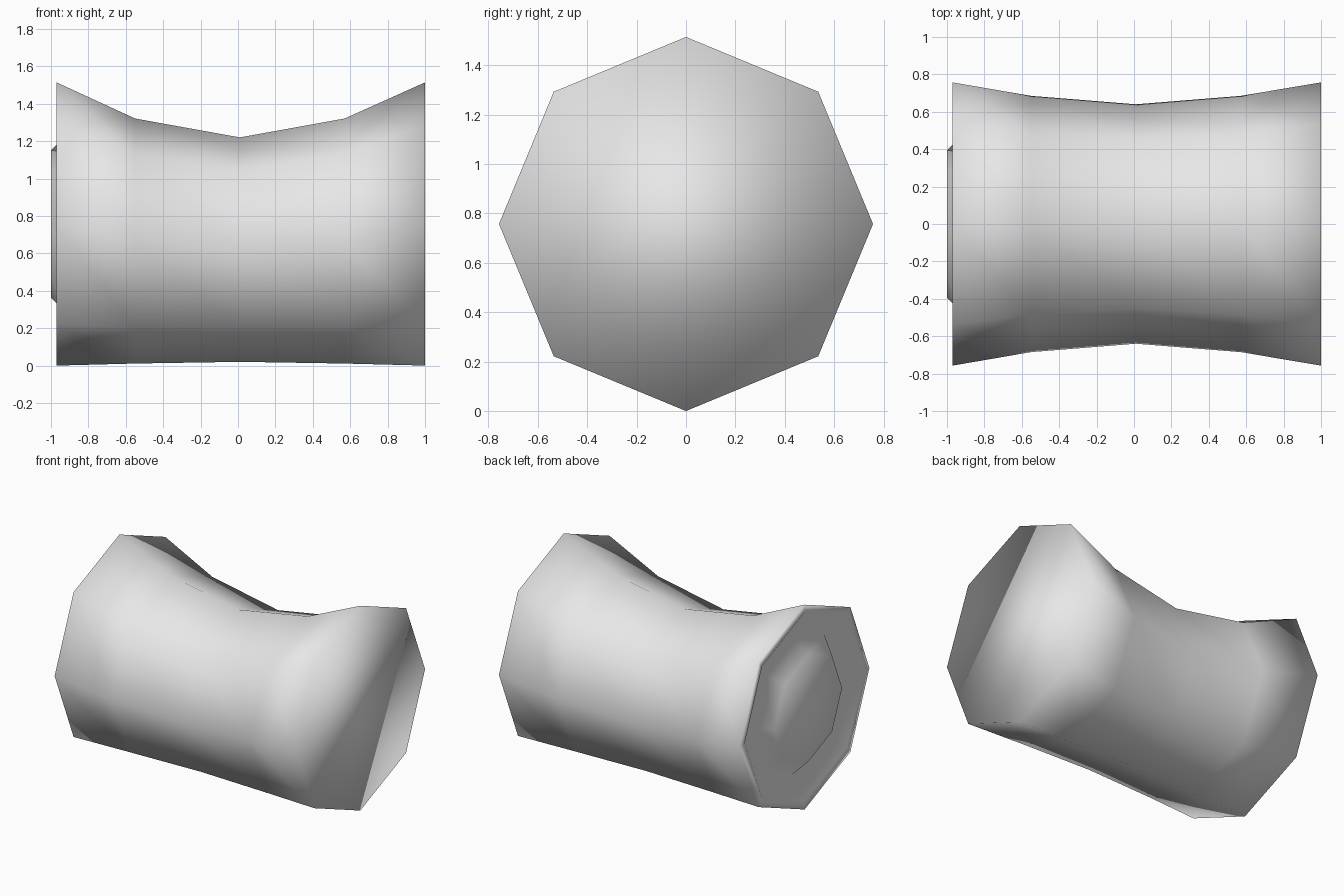
import bpy, bmesh, math

cube = bpy.data.objects.get("Cube")
if cube:
    bpy.data.objects.remove(cube)

SIDES = 8
MID_Z = 0.757

# Rings along x: position, half width, half height, centre height
body = [
    (1.0, 0.757, 0.757, MID_Z),
    (0.57, 0.685, 0.655, 0.666),
    (0.01, 0.64, 0.60, 0.62),
    (-0.55, 0.685, 0.655, 0.666),
    (-0.97, 0.757, 0.757, MID_Z),
]
# Recessed end: rim, groove, then raised centre plate
end = [(x, r, r, MID_Z) for x, r in [(-0.97, 0.70), (-0.87, 0.525), (-1.0, 0.395)]]


def ring(bm, x, ry, rz, cz):
    angles = [math.tau * i / SIDES for i in range(SIDES)]
    return [bm.verts.new((x, ry * math.sin(a), cz + rz * math.cos(a))) for a in angles]


bm = bmesh.new()
rings = [ring(bm, *r) for r in body + end]
for a, b in zip(rings, rings[1:]):
    for i in range(SIDES):
        j = (i + 1) % SIDES
        bm.faces.new((a[i], a[j], b[j], b[i]))

# Caps on both ends
bm.faces.new(rings[0])
bm.faces.new(rings[-1])
bmesh.ops.recalc_face_normals(bm, faces=bm.faces)
for f in bm.faces:
    f.smooth = True

mesh = bpy.data.meshes.new("curved_tube")
bm.to_mesh(mesh)
bm.free()
tube = bpy.data.objects.new("curved_tube", mesh)
bpy.context.collection.objects.link(tube)

# Plain grey surface
grey = bpy.data.materials.new("light_grey")
grey.use_nodes = True
colour = (0.8, 0.8, 0.8, 1)
grey.diffuse_color = colour
grey.node_tree.nodes["Principled BSDF"].inputs["Base Color"].default_value = colour
mesh.materials.append(grey)
